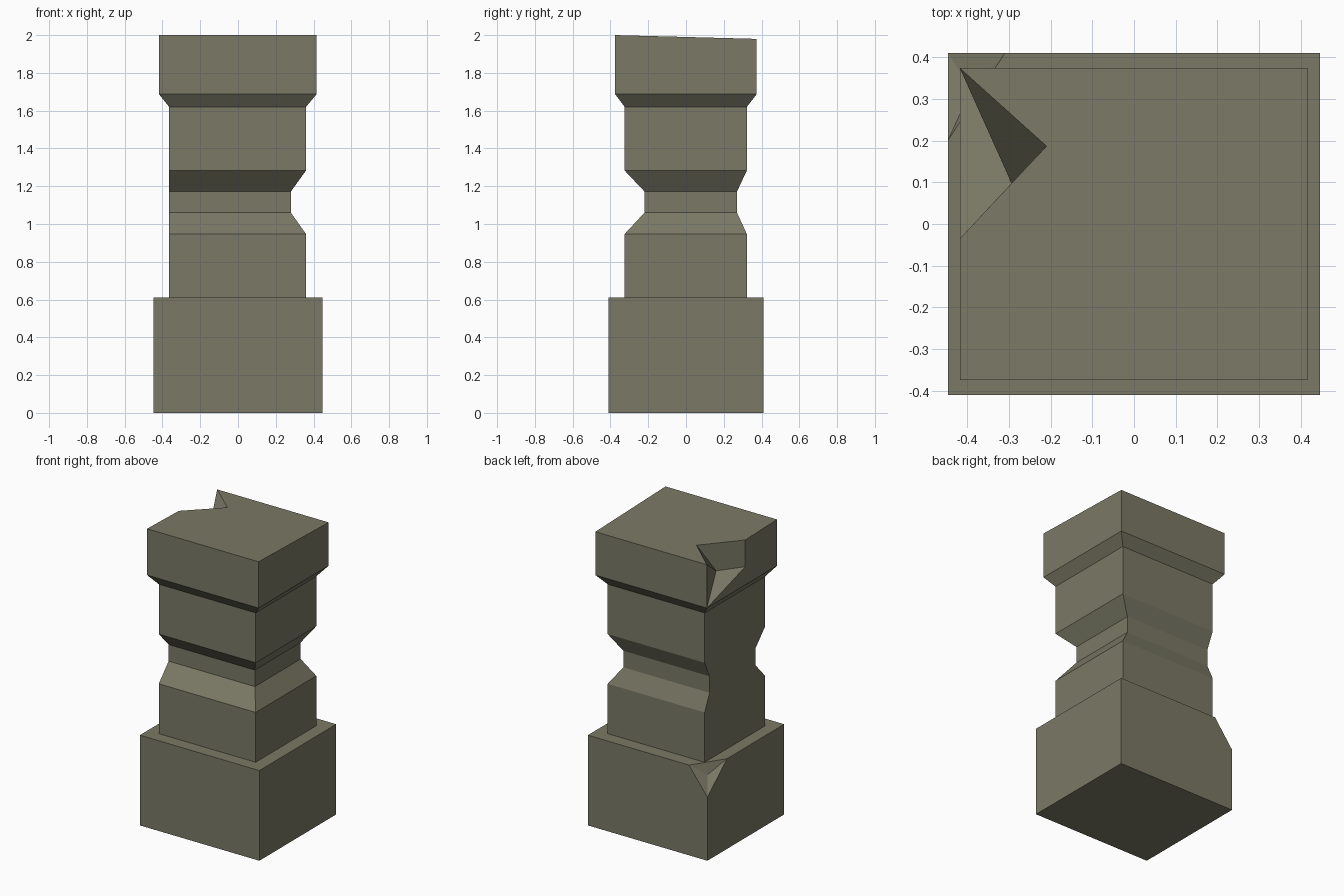
import bpy, bmesh

if "Cube" in bpy.data.objects:
    bpy.data.objects.remove(bpy.data.objects["Cube"])

stone = bpy.data.materials.new("weathered_stone")
stone.diffuse_color = (0.195, 0.190, 0.132, 1)
stone.use_nodes = True
stone.node_tree.nodes["Principled BSDF"].inputs["Base Color"].default_value = stone.diffuse_color


def ring(bm, x0, x1, y0, y1, z, z_back=None):
    """Four corners: front left, front right, back right, back left."""
    zb = z if z_back is None else z_back
    return [bm.verts.new(p) for p in
            ((x0, y0, z), (x1, y0, z), (x1, y1, zb), (x0, y1, zb))]


def bridge(bm, a, b, sides=range(4)):
    for i in sides:
        j = (i + 1) % 4
        bm.faces.new((a[i], a[j], b[j], b[i]))


def finish(bm, name):
    bmesh.ops.recalc_face_normals(bm, faces=bm.faces[:])
    mesh = bpy.data.meshes.new(name)
    bm.to_mesh(mesh)
    bm.free()
    mesh.materials.append(stone)
    bpy.context.collection.objects.link(bpy.data.objects.new(name, mesh))


# Base block with a chipped back left top corner
bm = bmesh.new()
lo = ring(bm, -0.447, 0.447, -0.41, 0.41, 0)
hi = ring(bm, -0.447, 0.447, -0.41, 0.41, 0.61)
bm.faces.new(lo)
bridge(bm, lo, hi, (0, 1))
corner = hi[3]
corner.co.z = 0.43
left = bm.verts.new((-0.447, 0.20, 0.61))
back = bm.verts.new((-0.31, 0.41, 0.61))
dent = bm.verts.new((-0.39, 0.325, 0.535))
bm.faces.new((lo[2], lo[3], corner, back, hi[2]))
bm.faces.new((lo[3], lo[0], hi[0], left, corner))
bm.faces.new((hi[0], hi[1], hi[2], back, left))
for a, b in ((left, back), (back, corner), (corner, left)):
    bm.faces.new((a, b, dent))
finish(bm, "base_block")

# Shaft with a worn waist (left side stays flat), flaring into the cap
bm = bmesh.new()
profile = [
    (-0.365, 0.36, -0.325, 0.322, 0.61),
    (-0.365, 0.36, -0.325, 0.322, 0.947),
    (-0.365, 0.28, -0.22, 0.27, 1.06),
    (-0.365, 0.28, -0.22, 0.27, 1.172),
    (-0.365, 0.36, -0.325, 0.322, 1.283),
    (-0.365, 0.36, -0.325, 0.322, 1.62),
    (-0.418, 0.416, -0.375, 0.374, 1.687),
]
rings = [ring(bm, *p) for p in profile]
bm.faces.new(rings[0])
for a, b in zip(rings, rings[1:]):
    bridge(bm, a, b)

# Cap with a sloping top and a wedge broken out of its left side
a = rings[-1]
b = ring(bm, -0.418, 0.416, -0.375, 0.374, 2.0, 1.98)
bridge(bm, a, b, (0, 1, 2))
rim = bm.verts.new((-0.418, -0.035, 1.991))
low = bm.verts.new((-0.418, -0.035, 1.81))
tip = bm.verts.new((-0.21, 0.187, 1.985))
deep = bm.verts.new((-0.294, 0.098, 1.80))
bm.faces.new((b[0], b[1], b[2], b[3], tip, rim))
bm.faces.new((a[3], a[0], b[0], rim, low))
bm.faces.new((a[3], low, deep))
bm.faces.new((rim, tip, deep, low))
bm.faces.new((b[3], a[3], deep))
bm.faces.new((b[3], deep, tip))
finish(bm, "shaft_and_cap")
